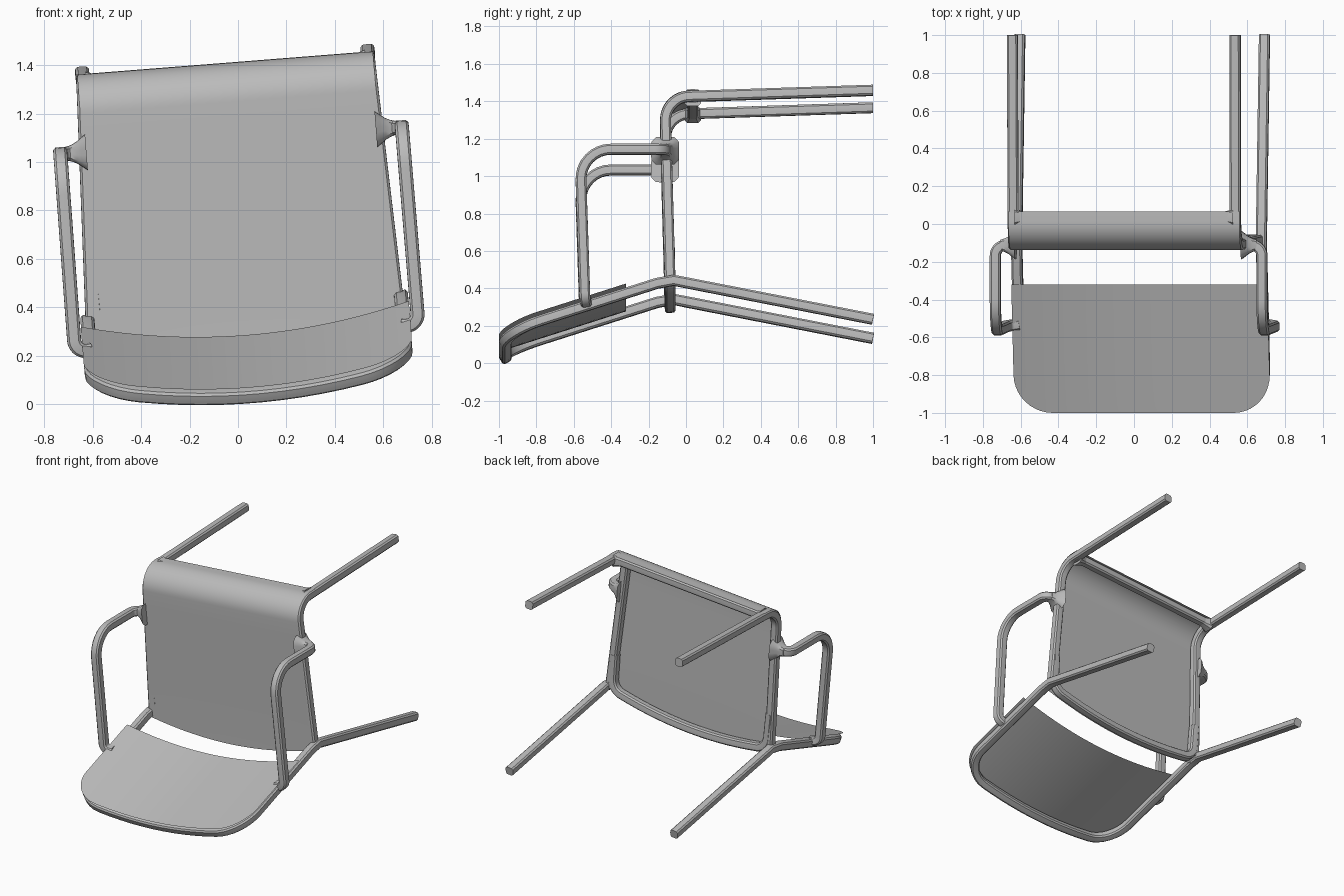
import bpy, bmesh, math
from mathutils import Vector, Matrix

cube = bpy.data.objects.get("Cube")
if cube:
    bpy.data.objects.remove(cube, do_unlink=True)

GREY = (0.5, 0.5, 0.5, 1)
grey = bpy.data.materials.new("plain grey")
grey.use_nodes = True
grey.diffuse_color = GREY
grey.node_tree.nodes["Principled BSDF"].inputs["Base Color"].default_value = GREY

# The chair rests on its seat edge and legs, rolled a little to one side
POSE = Matrix.Translation((0, 0, 0.002)) @ Matrix.Rotation(math.radians(-4.5), 4, 'Y') @ Matrix.Translation((0.057, 0, 0))
R = 0.029
parts = []


def finish(name, bm):
    bmesh.ops.recalc_face_normals(bm, faces=bm.faces)
    bm.transform(POSE)
    mesh = bpy.data.meshes.new(name)
    bm.to_mesh(mesh)
    bm.free()
    mesh.materials.append(grey)
    ob = bpy.data.objects.new(name, mesh)
    bpy.context.collection.objects.link(ob)
    parts.append(ob)


def rounded(points, radii, steps=8):
    """Round each inner corner of a path with an arc."""
    p = [Vector(q) for q in points]
    out = [p[0]]
    for i in range(1, len(p) - 1):
        a, b = (p[i - 1] - p[i]).normalized(), (p[i + 1] - p[i]).normalized()
        half = a.angle(b) / 2
        r = radii[i - 1]
        centre = p[i] + (a + b).normalized() * (r / math.sin(half))
        start = p[i] + a * (r / math.tan(half)) - centre
        end = p[i] + b * (r / math.tan(half)) - centre
        sweep = start.angle(end)
        for k in range(steps + 1):
            t = k / steps
            out.append(centre + (start * math.sin((1 - t) * sweep) + end * math.sin(t * sweep)) / math.sin(sweep))
    return out + [p[-1]]


def divided(path, longest):
    out = [path[0]]
    for a, b in zip(path, path[1:]):
        n = max(1, math.ceil((b - a).length / longest))
        out += [a.lerp(b, k / n) for k in range(1, n + 1)]
    return out


def tube(name, path, sizes=None):
    """Sweep a square section with rounded corners along a path."""
    bm = bmesh.new()
    rings = []
    n = len(path)
    side = None
    for i, p in enumerate(path):
        t = (path[min(i + 1, n - 1)] - path[max(i - 1, 0)]).normalized()
        if side is None:
            side = Vector((0, 0, 1)) if abs(t.x) > 0.7 else Vector((1, 0, 0))
        side = (side - t * side.dot(t)).normalized()
        up = t.cross(side)
        r = sizes[i] if sizes else R
        ring = []
        for k in range(16):
            a = (k + 0.5) * math.tau / 16
            c, s = math.cos(a), math.sin(a)
            f = r / (abs(c) ** 5 + abs(s) ** 5) ** 0.2
            ring.append(bm.verts.new(p + side * c * f + up * s * f))
        rings.append(ring)
    for a, b in zip(rings, rings[1:]):
        for k in range(16):
            j = (k + 1) % 16
            bm.faces.new((a[k], a[j], b[j], b[k]))
    bm.faces.new(rings[0])
    bm.faces.new(rings[-1])
    finish(name, bm)


def sheet(name, rows, thickness):
    bm = bmesh.new()
    grid = [[bm.verts.new(p) for p in row] for row in rows]
    for a, b in zip(grid, grid[1:]):
        for i in range(len(a) - 1):
            bm.faces.new((a[i], a[i + 1], b[i + 1], b[i]))
    bmesh.ops.solidify(bm, geom=bm.faces[:], thickness=thickness)
    finish(name, bm)


def sag(x):
    return 0.085 * (x / 0.67) ** 2


def seat_height(x, y):
    return 0.062 + 0.32 * (y + 1) + sag(x)


# Seat: a dished sheet with rounded front corners
CORNER = 0.2
columns = [-1 + k / 12 for k in range(25)]
depths = [CORNER * (1 - math.cos(k / 10 * math.pi / 2)) for k in range(11)]
depths += [CORNER + (0.68 - CORNER) * k / 8 for k in range(1, 9)]
rows = []
for d in depths:
    half = 0.68 - CORNER + math.sqrt(CORNER ** 2 - max(CORNER - d, 0) ** 2)
    rows.append([(u * half, d - 1, seat_height(u * half, d - 1)) for u in columns])
sheet("seat_panel", rows, 0.015)

# Seat rails and rear legs as one continuous loop
plan = rounded([(0.65, 1, 0), (0.65, -0.966, 0), (-0.65, -0.966, 0), (-0.65, 1, 0)], [0.19, 0.19])
loop = []
for p in divided(plan, 0.09):
    if p.y > -0.09:
        z = seat_height(0.65, -0.09) - 0.042 - 0.196 * (p.y + 0.09)
    else:
        z = seat_height(p.x, p.y) - 0.042
    loop.append(Vector((p.x, p.y, z)))
tube("seat_rail_and_lower_legs", loop)

# Uprights with upper legs, arms and flared arm joints, one set per side
for m, label in ((1, "left"), (-1, "right")):
    tube(label + "_upright_and_upper_leg", rounded(
        [(0.63 * m, -0.085, 0.38), (0.59 * m, -0.113, 1.373), (0.592 * m, 1, 1.41)], [0.13], 12))
    tube(label + "_arm", rounded(
        [(0.60 * m, -0.112, 1.085), (0.708 * m, -0.112, 1.085), (0.708 * m, -0.567, 1.085),
         (0.712 * m, -0.54, 0.268), (0.645 * m, -0.53, 0.268)], [0.055, 0.16, 0.045]))
    flare = [Vector(((0.60 + 0.02 * k) * m, -0.112, 1.085)) for k in range(5)]
    tube(label + "_arm_joint", flare, [0.075, 0.06, 0.045, 0.035, 0.029])
    gusset = [Vector(((0.58 - 0.02 * k) * m, 0.036, 1.372)) for k in range(4)]
    tube(label + "_top_gusset", gusset, [0.045, 0.038, 0.032, 0.027])

# Lower back bar, bending up into the uprights
bar = rounded([(0.615, -0.09, 0.62), (0.61, -0.085, 0.30), (-0.61, -0.085, 0.30), (-0.615, -0.09, 0.62)], [0.07, 0.07])
tube("lower_back_bar", [Vector((p.x, p.y, p.z + sag(p.x) * (p.z < 0.4))) for p in divided(bar, 0.08)])
tube("upper_back_bar", [Vector((-0.59, 0.036, 1.374)), Vector((0.59, 0.036, 1.374))])

# Back: a sheet wrapped over the front of the uprights and the top bend
profile = rounded([(0, -0.115, 0.38), (0, -0.143, 1.403), (0, 0.065, 1.408)], [0.155], 14)
rows = []
for i, p in enumerate(divided(profile, 0.1)):
    half = 0.613 + 0.017 * max(0, (1.2 - p.z) / 0.8)
    rows.append([(u * half, p.y, p.z if i else 0.275 + sag(u * half)) for u in columns])
sheet("back_panel", rows, 0.012)

# Smooth shading with crisp edges
bpy.ops.object.select_all(action='DESELECT')
for ob in parts:
    ob.select_set(True)
bpy.context.view_layer.objects.active = parts[0]
bpy.ops.object.shade_smooth_by_angle(angle=math.radians(35))
